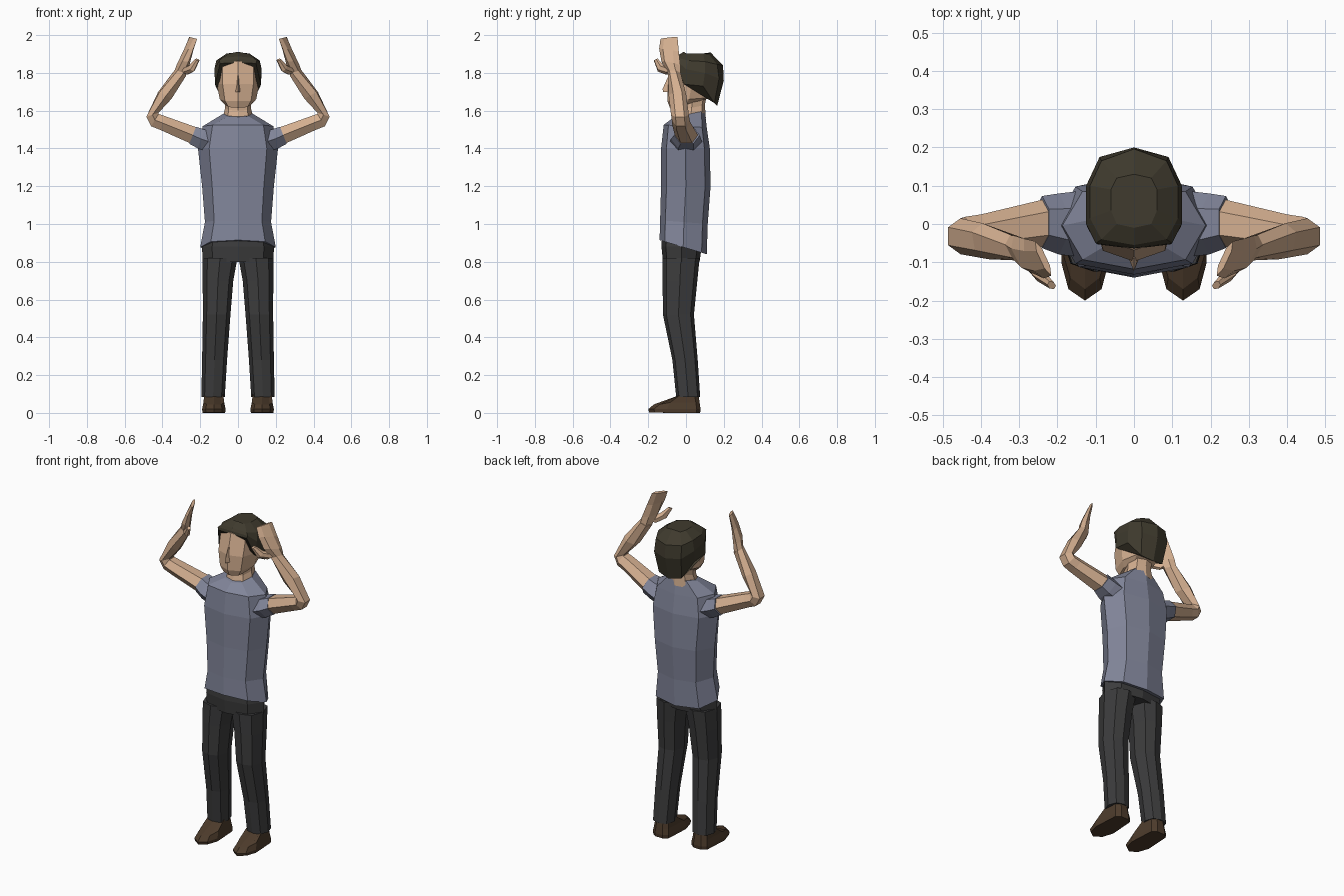
import bpy, bmesh
from mathutils import Vector as V


def material(name, rgb):
    m = bpy.data.materials.new(name)
    m.diffuse_color = (*rgb, 1)
    return m


SKIN = material("skin", (0.66, 0.43, 0.28))
SHIRT = material("shirt_cloth", (0.22, 0.235, 0.32))
PANTS = material("trouser_cloth", (0.045, 0.045, 0.046))
HAIR = material("hair_brown", (0.05, 0.043, 0.027))
SHOE = material("shoe_leather", (0.075, 0.045, 0.025))

OCT = [(0, -1), (.72, -.78), (1, 0), (.72, .78), (0, 1), (-.72, .78), (-1, 0), (-.72, -.78)]
HEX = [(1, 0), (.5, .9), (-.5, .9), (-1, 0), (-.5, -.9), (.5, -.9)]


def loft(name, rings, mat, mirror=False):
    """Skin a list of equal-length point rings and cap both ends."""
    bm = bmesh.new()
    vs = [[bm.verts.new(p) for p in r] for r in rings]
    n = len(rings[0])
    for a, b in zip(vs, vs[1:]):
        for i in range(n):
            j = (i + 1) % n
            bm.faces.new((a[i], a[j], b[j], b[i]))
    bm.faces.new(vs[0][::-1])
    bm.faces.new(vs[-1])
    bmesh.ops.recalc_face_normals(bm, faces=bm.faces)
    me = bpy.data.meshes.new(name)
    bm.to_mesh(me)
    bm.free()
    me.materials.append(mat)
    ob = bpy.data.objects.new(name, me)
    bpy.context.collection.objects.link(ob)
    if mirror:
        md = ob.modifiers.new("mirror", 'MIRROR')
        md.use_mirror_merge = False
    return ob


def level(zf, zb, w, y0, y1, cx=0):
    """Octagon ring, tilted from height zf at the front to zb at the back."""
    cy, ry = (y0 + y1) / 2, (y1 - y0) / 2
    return [(cx + w * x, cy + ry * y, zf + (zb - zf) * (y + 1) / 2) for x, y in OCT]


def section(c, u, v, shape=HEX):
    """Ring round centre c with half-axes u and v."""
    return [V(c) + V(u) * a + V(v) * b for a, b in shape]


def symmetric(half):
    """Complete a front-to-back half outline on the other side of x = 0."""
    return half + [(-x, y, z) for x, y, z in half[-2:0:-1]]


# shirt body
loft("shirt", [level(*r) for r in (
    (.915, .84, .20, -.14, .11), (1.02, 1.0, .175, -.137, .115),
    (1.2, 1.2, .19, -.132, .13), (1.4, 1.4, .212, -.132, .126),
    (1.525, 1.51, .187, -.118, .11), (1.565, 1.6, .08, -.065, .10))], SHIRT)

# sleeves
loft("sleeve", [
    section((.15, 0, 1.435), (0, .085, 0), (-.02, 0, .055)),
    section((.195, 0, 1.45), (0, .08, 0), (-.02, 0, .055)),
    section((.24, .005, 1.47), (0, .068, 0), (-.02, 0, .05))], SHIRT, True)

# bent arms with raised flat hands
loft("arm", [
    section((.22, .005, 1.463), (0, .063, 0), (-.02, 0, .047)),
    section((.40, -.025, 1.535), (0, .05, 0), (-.015, 0, .04)),
    section((.44, -.028, 1.55), (0, .047, 0), (-.022, 0, .036)),
    section((.453, -.032, 1.578), (0, .047, 0), (-.036, 0, .012)),
    section((.388, -.045, 1.68), (.008, .047, 0), (-.035, 0, -.02)),
    section((.305, -.062, 1.80), (.018, .034, 0), (-.025, .01, -.015))], SKIN, True)
loft("hand", [
    section((.308, -.061, 1.795), (.017, .032, 0), (-.024, .01, -.014)),
    section((.288, -.08, 1.85), (.026, .05, -.01), (-.022, .01, -.008)),
    section((.262, -.09, 1.92), (.026, .052, -.008), (-.014, .007, -.004)),
    section((.237, -.09, 1.985), (.021, .045, .005), (-.008, .004, -.002))], SKIN, True)
loft("thumb", [
    section((.285, -.085, 1.805), (.014, .022, .014), (-.016, .008, -.006)),
    section((.245, -.135, 1.825), (.01, .014, .018), (-.014, .008, -.002)),
    section((.215, -.16, 1.87), (.006, .01, .006), (-.009, .004, 0))], SKIN, True)

# neck and head
loft("neck", [level(1.53, 1.56, .085, -.06, .105), level(1.60, 1.63, .068, -.04, .10),
              level(1.66, 1.68, .07, -.04, .11)], SKIN)
loft("head", [level(*r) for r in (
    (1.615, 1.65, .07, -.085, .08), (1.65, 1.67, .096, -.098, .13),
    (1.74, 1.74, .113, -.098, .16), (1.86, 1.84, .115, -.068, .17),
    (1.895, 1.89, .07, -.02, .13))], SKIN)
loft("nose", [
    [(-.022, -.07, 1.70), (0, -.122, 1.70), (.022, -.07, 1.70)],
    [(-.018, -.07, 1.715), (0, -.124, 1.715), (.018, -.07, 1.715)],
    [(-.009, -.07, 1.785), (0, -.093, 1.785), (.009, -.07, 1.785)]], SKIN)

# hair cap: fringe rim, side locks and nape, rising to the crown
loft("hair", [symmetric(h) for h in (
    [(0, -.065, 1.855), (.095, -.053, 1.85), (.121, -.01, 1.74), (.119, .09, 1.73),
     (.075, .15, 1.64), (0, .165, 1.625)],
    [(0, -.062, 1.872), (.10, -.05, 1.865), (.125, .0, 1.82), (.125, .10, 1.80),
     (.09, .175, 1.77), (0, .20, 1.76)],
    [(0, -.055, 1.888), (.085, -.04, 1.878), (.115, .015, 1.865), (.115, .10, 1.86),
     (.085, .165, 1.845), (0, .196, 1.84)],
    [(0, -.01, 1.912), (.045, .0, 1.903), (.06, .035, 1.903), (.06, .09, 1.903),
     (.045, .12, 1.9), (0, .13, 1.908)])], HAIR)

# trousers
loft("trouser_seat", [level(.80, .80, .188, -.122, .072), level(.88, .88, .19, -.13, .083),
                      level(.97, .95, .172, -.125, .09)], PANTS)
loft("trouser_leg", [level(z, z, w, y0, y1, cx) for z, w, y0, y1, cx in (
    (.085, .062, -.052, .075, .132), (.28, .066, -.072, .062, .124),
    (.52, .073, -.122, .042, .113), (.70, .081, -.124, .06, .106),
    (.82, .092, -.125, .072, .095))], PANTS, True)


# shoes: pointed-toe outline narrowing up to the ankle
def shoe_ring(z, w, toe, heel, zt):
    return [(.128, toe, zt), (.128 + w * .7, toe + .03, zt), (.128 + w, toe * .5, z),
            (.128 + w * .85, heel - .02, z), (.128 + w * .4, heel, z),
            (.128 - w * .4, heel, z), (.128 - w * .85, heel - .02, z),
            (.128 - w, toe * .5, z), (.128 - w * .7, toe + .03, zt)]


loft("shoe", [shoe_ring(*r) for r in (
    (0, .06, -.195, .075, .003), (.02, .062, -.20, .077, .02),
    (.055, .055, -.17, .072, .045), (.10, .05, -.045, .065, .09))], SHOE, True)
